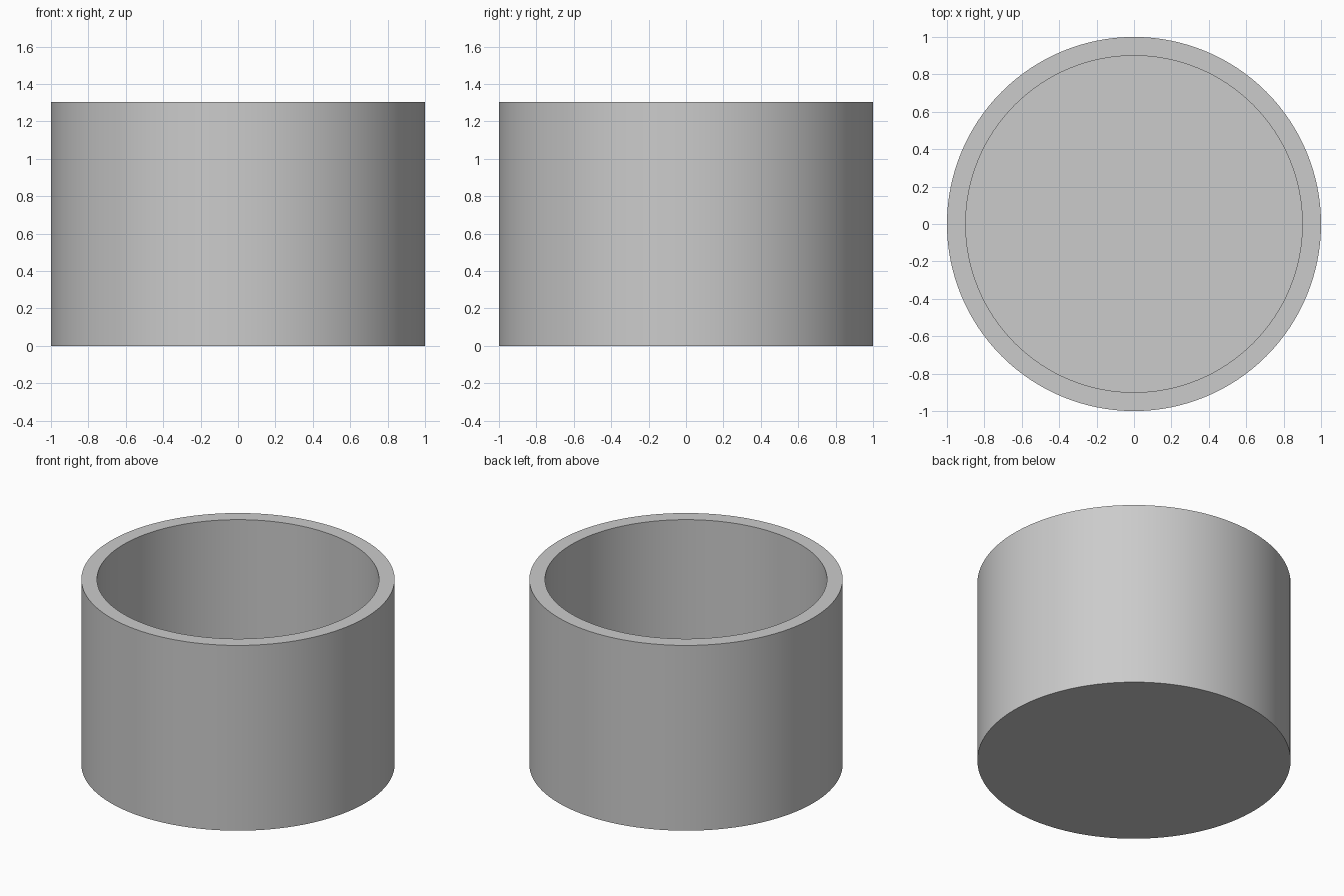
import bpy, bmesh, math
from mathutils import Matrix

if "Cube" in bpy.data.objects:
    bpy.data.objects.remove(bpy.data.objects["Cube"])

SIDES = 128
OUTER, INNER = 1.0, 0.90
BASE_TOP, HEIGHT = 0.085, 1.305


def lathe(name, profile, closed):
    """Spin an (r, z) profile around the z axis into one smooth object."""
    bm = bmesh.new()
    verts = [bm.verts.new((r, 0, z)) for r, z in profile]
    edges = [bm.edges.new(pair) for pair in zip(verts, verts[1:])]
    if closed:
        edges.append(bm.edges.new((verts[-1], verts[0])))
    bmesh.ops.spin(bm, geom=verts + edges, cent=(0, 0, 0), axis=(0, 0, 1),
                   angle=math.tau, steps=SIDES, use_duplicate=False)
    bmesh.ops.remove_doubles(bm, verts=bm.verts, dist=1e-4)
    bmesh.ops.recalc_face_normals(bm, faces=bm.faces)
    mesh = bpy.data.meshes.new(name)
    bm.to_mesh(mesh)
    bm.free()
    obj = bpy.data.objects.new(name, mesh)
    bpy.context.collection.objects.link(obj)
    bpy.ops.object.select_all(action='DESELECT')
    obj.select_set(True)
    bpy.context.view_layer.objects.active = obj
    bpy.ops.object.shade_smooth_by_angle(angle=math.radians(30))
    return obj


# Solid disc that closes the bottom
lathe("base_disc", [(0, 0), (OUTER, 0), (OUTER, BASE_TOP), (0, BASE_TOP)], False)

# Open tube standing on the disc
lathe("cup_wall", [(OUTER, BASE_TOP), (OUTER, HEIGHT),
                   (INNER, HEIGHT), (INNER, BASE_TOP)], True)
